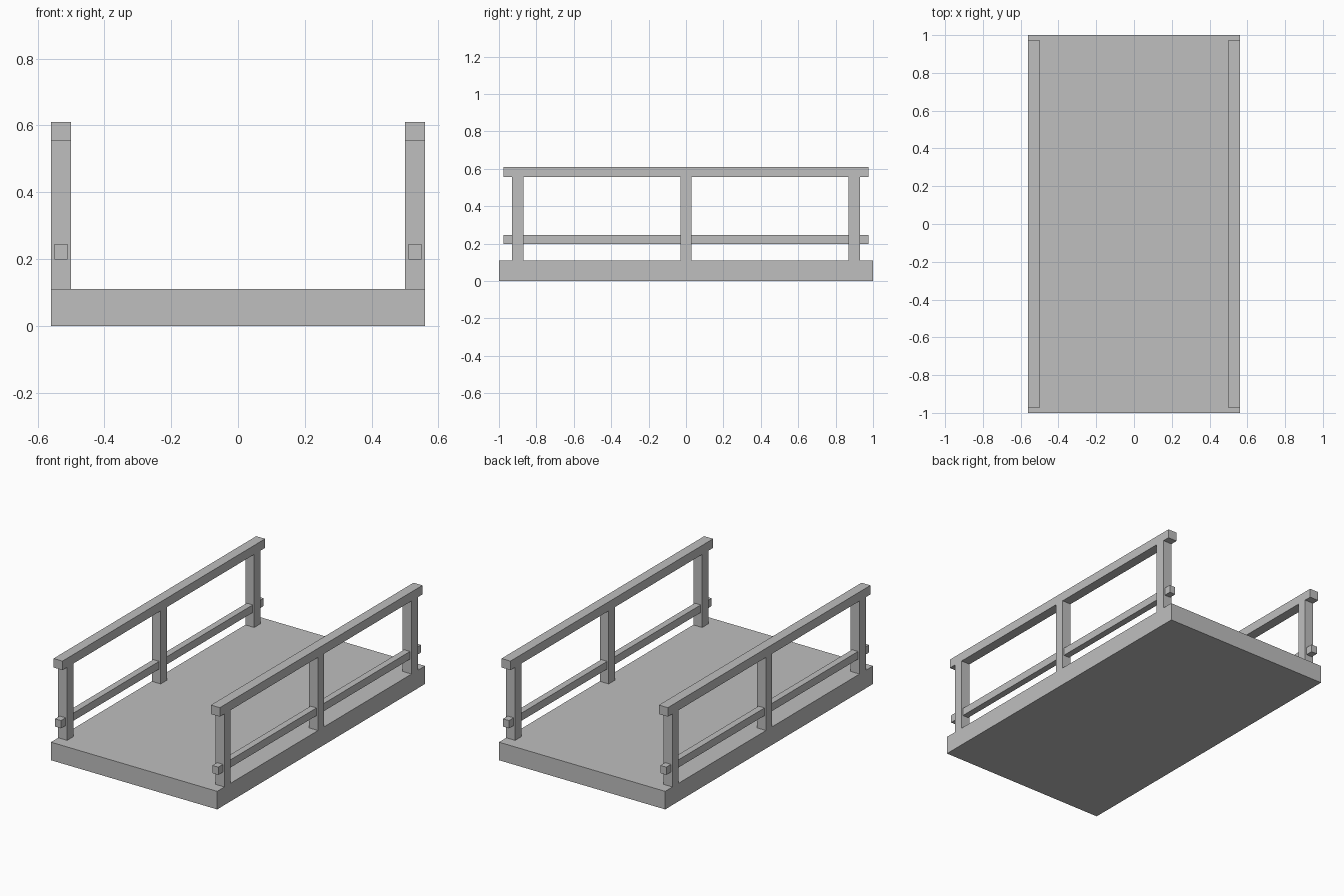
import bpy

cube = bpy.data.objects.get("Cube")
if cube:
    bpy.data.objects.remove(cube, do_unlink=True)

grey = bpy.data.materials.new("plain_grey")
grey.use_nodes = True
colour = (0.52, 0.52, 0.52, 1)
grey.diffuse_color = colour
for node in grey.node_tree.nodes:
    if node.type == 'BSDF_PRINCIPLED':
        node.inputs["Base Color"].default_value = colour


def box(name, x, y, z):
    """Box spanning the (min, max) pair on each axis."""
    spans = (x, y, z)
    bpy.ops.mesh.primitive_cube_add(size=1, location=[(a + b) / 2 for a, b in spans])
    ob = bpy.context.object
    ob.name = name
    ob.scale = [b - a for a, b in spans]
    bpy.ops.object.transform_apply(location=False, rotation=False, scale=True)
    ob.data.materials.append(grey)
    return ob


HALF_WIDTH, DECK_TOP, RAIL_BOTTOM, RAIL_TOP = 0.56, 0.11, 0.555, 0.61
POST, RAIL_END = 0.06, 0.975

# Deck
box("deck", (-HALF_WIDTH, HALF_WIDTH), (-1, 1), (0, DECK_TOP))

# Railings on both edges
for side, sign in (("left", 1), ("right", -1)):
    centre = sign * (HALF_WIDTH - POST / 2)
    wide = (centre - POST / 2, centre + POST / 2)
    narrow = (centre - 0.02, centre + 0.02)
    box(side + "_handrail", wide, (-RAIL_END, RAIL_END), (RAIL_BOTTOM, RAIL_TOP))
    box(side + "_lower_rail", narrow, (-RAIL_END, RAIL_END), (0.198, 0.245))
    for place, y in (("front", -0.9), ("middle", 0), ("back", 0.9)):
        box(f"{side}_{place}_post", wide, (y - POST / 2, y + POST / 2),
            (DECK_TOP, RAIL_BOTTOM))
